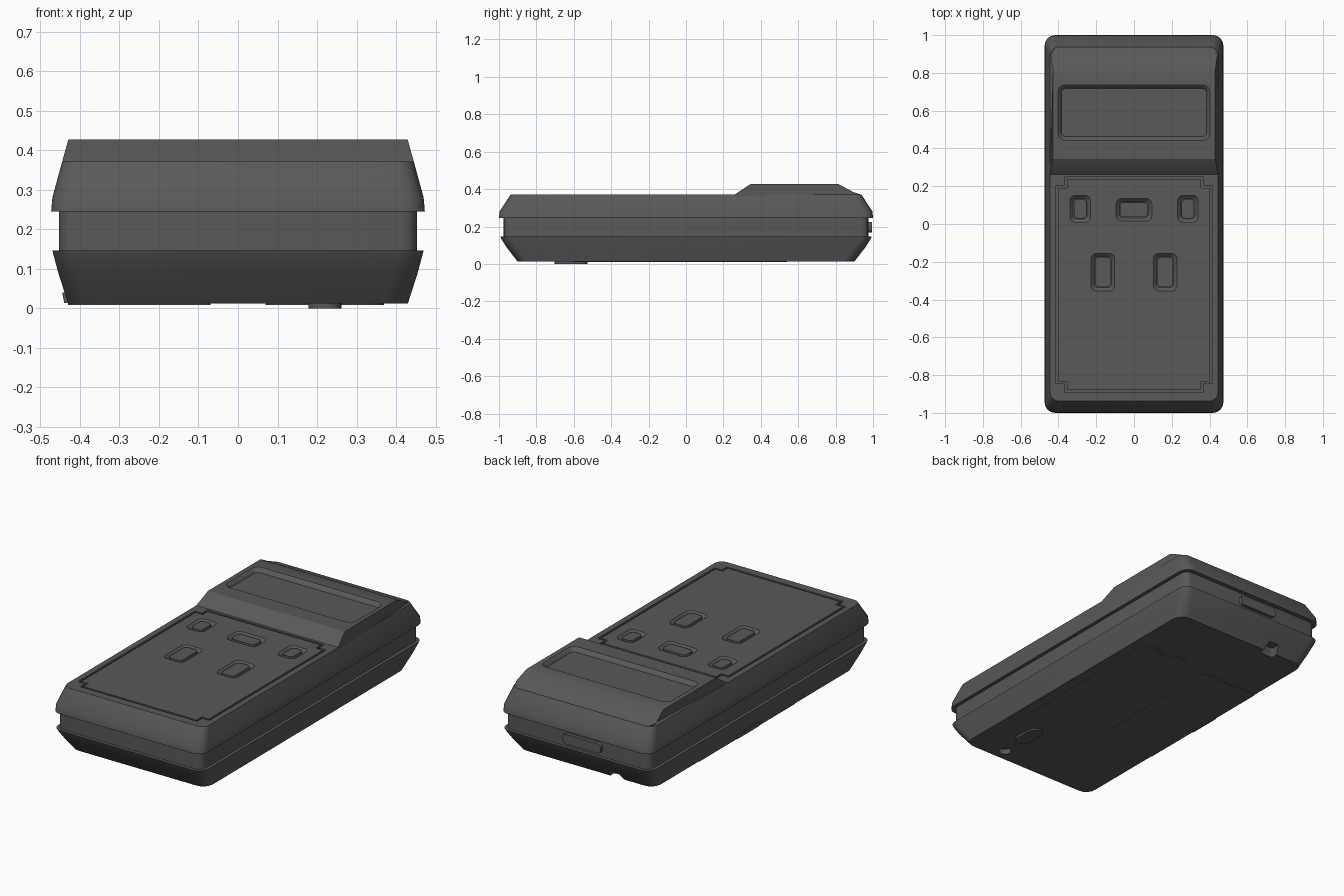
import bpy, bmesh, math

scene_cube = bpy.data.objects.get("Cube")
if scene_cube:
    bpy.data.objects.remove(scene_cube, do_unlink=True)


def material(name, value):
    m = bpy.data.materials.new(name)
    m.use_nodes = True
    colour = (value, value, value, 1)
    m.diffuse_color = colour
    m.node_tree.nodes["Principled BSDF"].inputs["Base Color"].default_value = colour
    return m


GREY = material("dark grey plastic", 0.1)


def rounded(w, d, r, cx=0, cy=0, seg=4):
    """Outline of a rounded rectangle with half sizes w and d."""
    pts = []
    for q, (sx, sy) in enumerate([(1, 1), (-1, 1), (-1, -1), (1, -1)]):
        for i in range(seg + 1):
            a = math.pi / 2 * (q + i / seg)
            pts.append((cx + sx * (w - r) + r * math.cos(a),
                        cy + sy * (d - r) + r * math.sin(a)))
    return pts


def notched(w, y0, y1, n):
    """Rectangle outline with a square step in each corner."""
    return [(w, y0 + n), (w, y1 - n), (w - n, y1 - n), (w - n, y1),
            (n - w, y1), (n - w, y1 - n), (-w, y1 - n), (-w, y0 + n),
            (n - w, y0 + n), (n - w, y0), (w - n, y0), (w - n, y0 + n)]


def loft(name, rings):
    """Closed solid through a stack of equal rings of 3D points."""
    bm = bmesh.new()
    rows = [[bm.verts.new(p) for p in ring] for ring in rings]
    n = len(rows[0])
    for a, b in zip(rows, rows[1:]):
        for i in range(n):
            j = (i + 1) % n
            bm.faces.new((a[i], a[j], b[j], b[i]))
    bm.faces.new(rows[0][::-1])
    bm.faces.new(rows[-1])
    bmesh.ops.recalc_face_normals(bm, faces=bm.faces)
    mesh = bpy.data.meshes.new(name)
    bm.to_mesh(mesh)
    bm.free()
    mesh.materials.append(GREY)
    ob = bpy.data.objects.new(name, mesh)
    bpy.context.collection.objects.link(ob)
    return ob


def stack(name, layers):
    """Loft of flat outlines, each given with its height."""
    return loft(name, [[(x, y, z) for x, y in pts] for pts, z in layers])


def activate(ob):
    bpy.ops.object.select_all(action="DESELECT")
    bpy.context.view_layer.objects.active = ob
    ob.select_set(True)


def cut(ob, cutter):
    activate(ob)
    mod = ob.modifiers.new("cut", "BOOLEAN")
    mod.operation, mod.solver, mod.object = "DIFFERENCE", "EXACT", cutter
    bpy.ops.object.modifier_apply(modifier=mod.name)
    bpy.data.objects.remove(cutter, do_unlink=True)


parts = []

# Lower shell, flared upward
lower = stack("lower_shell", [
    (rounded(0.43, 0.9, 0.06), 0.012),
    (rounded(0.455, 0.96, 0.06), 0.09),
    (rounded(0.467, 0.988, 0.055), 0.135),
    (rounded(0.47, 0.993, 0.055), 0.147)])
cut(lower, stack("strap_cutter", [
    (rounded(0.055, 0.15, 0.01, -0.2, 1.0), -0.02),
    (rounded(0.03, 0.12, 0.01, -0.2, 1.0), 0.055)]))
cut(lower, stack("screw_cutter", [
    (rounded(0.036, 0.036, 0.035, 0.21, -0.83), 0),
    (rounded(0.03, 0.03, 0.029, 0.21, -0.83), 0.04)]))
parts.append(lower)

# Recessed middle band and rear socket
parts.append(stack("middle_band", [
    (rounded(0.453, 0.975, 0.04), 0.14), (rounded(0.453, 0.975, 0.04), 0.25)]))
socket = [(x - 0.04, z) for x, z in rounded(0.12, 0.028, 0.02, 0, 0.197)]
parts.append(loft("rear_socket", [[(x, y, z) for x, z in socket] for y in (0.95, 0.995)]))

# Upper shell with the keypad recess
KEY_Z = 0.372
upper = stack("upper_shell", [
    (rounded(0.473, 1.0, 0.055), 0.245),
    (rounded(0.47, 0.997, 0.055), 0.28),
    (rounded(0.445, 0.937, 0.045), KEY_Z)])
cut(upper, stack("keypad_cutter", [
    (notched(0.412, -0.89, 0.248, 0.045), 0.34),
    (notched(0.412, -0.89, 0.248, 0.045), 0.4)]))
parts.append(upper)

# Keypad panel with dished pockets and buttons
panel_shape = notched(0.4, -0.878, 0.236, 0.045)
panel = stack("keypad_panel", [(panel_shape, 0.335), (panel_shape, KEY_Z)])
keys = [("left_upper", 0.285, 0.08, 0.055, 0.072),
        ("right_upper", -0.285, 0.08, 0.055, 0.072),
        ("centre", 0, 0.075, 0.095, 0.06),
        ("left_lower", 0.165, -0.255, 0.063, 0.1),
        ("right_lower", -0.165, -0.255, 0.063, 0.1)]
for name, x, y, w, d in keys:
    cut(panel, stack("pocket_cutter", [
        (rounded(w - 0.018, d - 0.018, 0.02, x, y), KEY_Z - 0.018),
        (rounded(w, d, 0.03, x, y), KEY_Z),
        (rounded(w, d, 0.03, x, y), KEY_Z + 0.02)]))
    parts.append(stack(name + "_button", [
        (rounded(w - 0.022, d - 0.022, 0.02, x, y), KEY_Z - 0.02),
        (rounded(w - 0.022, d - 0.022, 0.02, x, y), KEY_Z - 0.002)]))
parts.append(panel)

# Raised display housing, drafted like the shell sides
profile = [(0.25, 0.36), (0.262, KEY_Z), (0.345, 0.427), (0.815, 0.427),
           (0.895, 0.384), (0.932, KEY_Z), (0.932, 0.36)]


def half_width(y, z):
    corner = 0.03 if y > 0.92 else 0
    return 0.445 - corner - (z - KEY_Z) * 0.28


housing = loft("display_housing", [
    [(s * half_width(y, z), y, z) for y, z in profile] for s in (-1, 1)])
cut(housing, stack("display_cutter", [
    (rounded(0.385, 0.127, 0.025, 0, 0.59), 0.405),
    (rounded(0.391, 0.135, 0.03, 0, 0.59), 0.418),
    (rounded(0.403, 0.147, 0.04, 0, 0.59), 0.427),
    (rounded(0.403, 0.147, 0.04, 0, 0.59), 0.45)]))
parts.append(housing)

# Underside: clip plate with a foot, and the battery door with its side tab
clip = stack("clip_plate", [
    (rounded(0.15, 0.57, 0.04, 0.22, -0.03), 0.009),
    (rounded(0.15, 0.57, 0.04, 0.22, -0.03), 0.014)])
cut(clip, stack("clip_notch_cutter", [
    (rounded(0.04, 0.03, 0.015, 0.22, 0.54), 0),
    (rounded(0.04, 0.03, 0.015, 0.22, 0.54), 0.03)]))
parts.append(clip)
parts.append(stack("clip_foot", [
    (rounded(0.042, 0.088, 0.04, 0.22, -0.615), 0),
    (rounded(0.042, 0.088, 0.04, 0.22, -0.615), 0.014)]))
door = rounded(0.18, 0.435, 0.01, -0.25, 0.065)
parts.append(stack("battery_door", [(door, 0.009), (door, 0.014)]))
parts.append(stack("battery_door_tab", [
    (rounded(0.01, 0.1, 0.005, -0.43, 0.065), 0.014),
    (rounded(0.01, 0.1, 0.005, -0.435, 0.065), 0.04)]))

# Smooth curved corners while keeping the creases crisp
for ob in parts:
    activate(ob)
    bpy.ops.object.shade_smooth_by_angle(angle=math.radians(30))
